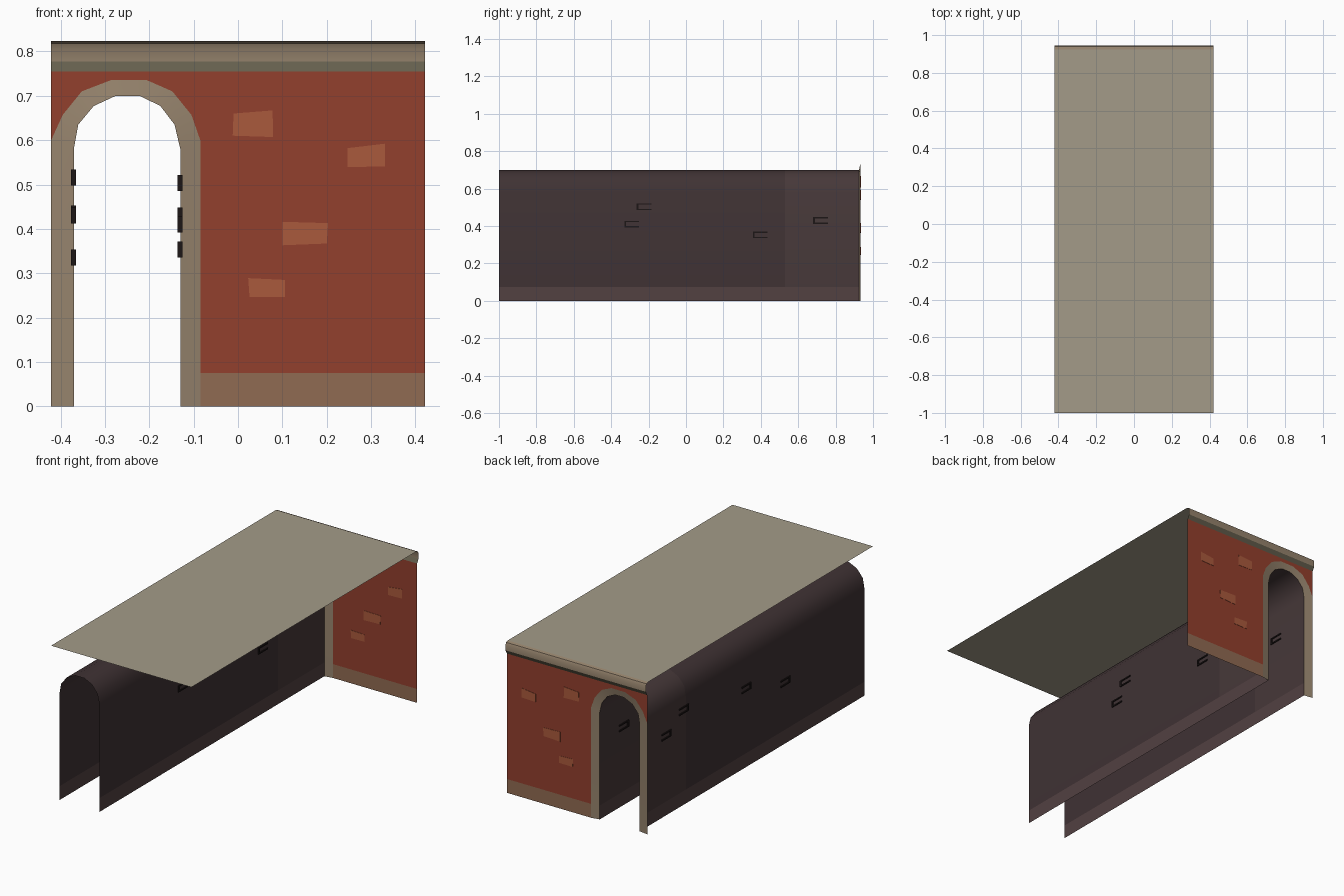
import bpy, bmesh

if "Cube" in bpy.data.objects:
    bpy.data.objects.remove(bpy.data.objects["Cube"])

YF = 0.933     # facade plane
YC = 0.945     # cornice front edge
YB = -1.0      # far end of tunnel and roof
HW = 0.421     # half width
ZT = 0.823     # roof height


def mat(name, r, g, b):
    m = bpy.data.materials.new(name)
    m.diffuse_color = (r, g, b, 1)
    m.use_nodes = True
    m.node_tree.nodes["Principled BSDF"].inputs["Base Color"].default_value = m.diffuse_color
    return m


STONE = mat("stone", 0.30, 0.225, 0.15)
ROOF = mat("roof_stone", 0.37, 0.33, 0.25)
SHADE = mat("shaded_stone", 0.13, 0.115, 0.075)
RED = mat("red_wall", 0.29, 0.05, 0.026)
BRICK = mat("brick", 0.40, 0.10, 0.045)
PLINTH = mat("plinth", 0.28, 0.145, 0.085)
DARK = mat("tunnel_wall", 0.05, 0.032, 0.034)
MOUTH = mat("tunnel_mouth", 0.062, 0.040, 0.041)
SKIRT = mat("tunnel_skirting", 0.085, 0.052, 0.053)
BLACK = mat("recess", 0.012, 0.008, 0.008)


def make(name, verts, faces, material, smooth=False):
    me = bpy.data.meshes.new(name)
    me.from_pydata(verts, [], faces)
    me.materials.append(material)
    ob = bpy.data.objects.new(name, me)
    bpy.context.collection.objects.link(ob)
    if smooth:
        bpy.context.view_layer.objects.active = ob
        ob.select_set(True)
        bpy.ops.object.shade_smooth_by_angle(angle=0.7)
        ob.select_set(False)
    return ob


def bridge(name, a, b, material, smooth=False):
    """Strip of quads between two equally long rows of points."""
    n = len(a)
    faces = [(i, i + 1, n + i + 1, n + i) for i in range(n - 1)]
    return make(name, a + b, faces, material, smooth)


def boxes(name, spans, material):
    """Boxes from (x0, x1, y0, y1, z0, z1) spans in one object."""
    bm = bmesh.new()
    for x0, x1, y0, y1, z0, z1 in spans:
        vs = bmesh.ops.create_cube(bm, size=1)["verts"]
        for v in vs:
            v.co = (x1 if v.co.x > 0 else x0, y1 if v.co.y > 0 else y0,
                    z1 if v.co.z > 0 else z0)
    ob = make(name, [], [], material)
    bm.to_mesh(ob.data)
    bm.free()


# arch profiles (x, z), left to right
inner = [(-0.37, 0.58), (-0.36, 0.635), (-0.325, 0.677), (-0.275, 0.70),
         (-0.222, 0.70), (-0.175, 0.677), (-0.143, 0.635), (-0.13, 0.58)]
outer = [(-HW, 0.60), (-0.395, 0.657), (-0.352, 0.71), (-0.287, 0.735),
         (-0.205, 0.735), (-0.148, 0.71), (-0.105, 0.657), (-0.085, 0.60)]


def legs(arch, z):
    return [(arch[0][0], z)] + arch + [(arch[-1][0], z)]


def at(points, y):
    return [(x, y, z) for x, z in points]


# stone arch surround
bridge("arch_surround", at(legs(outer, 0), YF), at(legs(inner, 0), YF - 0.008), STONE, True)

# red wall around the arch, and its plinth
wall = outer + [(-0.085, 0.075), (HW, 0.075), (HW, 0.755), (-HW, 0.755)]
make("wall", at(wall, YF), [tuple(range(len(wall)))], RED)
make("wall_plinth", at([(-0.085, 0), (-0.085, 0.075), (HW, 0.075), (HW, 0)], YF),
     [(0, 1, 2, 3)], PLINTH)

# odd-shaped loose bricks, visible from both sides of the wall
bricks = [[(-0.012, 0.61), (-0.01, 0.66), (0.078, 0.667), (0.079, 0.607)],
          [(0.247, 0.539), (0.247, 0.582), (0.331, 0.592), (0.331, 0.541)],
          [(0.10, 0.363), (0.10, 0.416), (0.203, 0.413), (0.20, 0.367)],
          [(0.026, 0.246), (0.023, 0.289), (0.106, 0.285), (0.106, 0.247)]]
for i, q in enumerate(bricks):
    make(f"brick_{i + 1}", at(q, YF - 0.0015) + at(q, YF + 0.0015),
         [(3, 2, 1, 0), (4, 5, 6, 7)] +
         [(k, (k + 1) % 4, (k + 1) % 4 + 4, k + 4) for k in range(4)], BRICK)


# cornice and roof, swept across the width
def across(name, prof, material, smooth=False):
    bridge(name, [(-HW, y, z) for y, z in prof], [(HW, y, z) for y, z in prof],
           material, smooth)


across("cornice_underside", [(YC, 0.777), (YF, 0.755)], SHADE)
across("cornice", [(0.925, ZT), (0.939, 0.818), (YC, 0.805), (YC, 0.777)], STONE, True)
across("roof", [(YB, ZT), (0.925, ZT)], ROOF)

# tunnel vault in two sections, with skirting strips at the foot
for name, y0, y1, m in (("tunnel_mouth", 0.53, YF - 0.008, MOUTH),
                        ("tunnel_vault", YB, 0.53, DARK)):
    prof = legs(inner, 0.075)
    bridge(name, at(prof, y1), at(prof, y0), m, True)
for side, x in (("left", -0.37), ("right", -0.13)):
    foot = [(x, 0), (x, 0.075)]
    bridge("tunnel_skirting_" + side, at(foot, YF - 0.008), at(foot, YB), SKIRT)

# dark three-sided brick outlines on the tunnel walls
marks = {-0.37: [(0.55, 0.516), (0.70, 0.435), (0.014, 0.43), (-0.32, 0.336)],
         -0.13: [(0.72, 0.43), (0.397, 0.353), (-0.224, 0.503), (-0.29, 0.41)]}
for x, spots in marks.items():
    spans = []
    for y, z in spots:
        a, b = x - 0.006, x + 0.005
        spans += [(a, b, y - 0.04, y + 0.04, z + 0.011, z + 0.018),
                  (a, b, y - 0.04, y + 0.04, z - 0.018, z - 0.011),
                  (a, b, y - 0.04, y - 0.03, z - 0.011, z + 0.011)]
    boxes("brick_outlines_" + ("left" if x < -0.2 else "right"), spans, BLACK)
